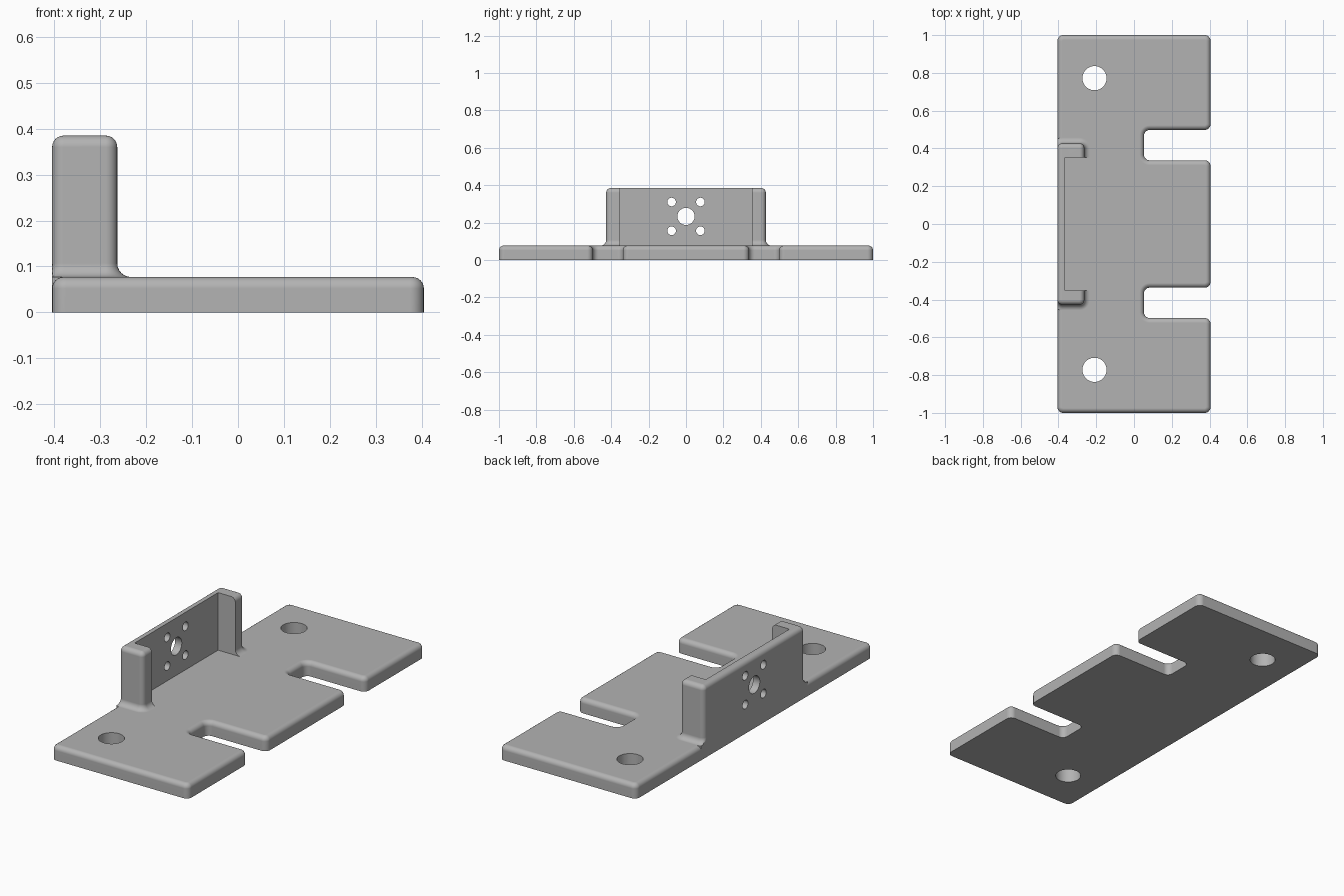
import bpy, bmesh
from math import sin, cos, pi, radians

if "Cube" in bpy.data.objects:
    bpy.data.objects.remove(bpy.data.objects["Cube"], do_unlink=True)

HALF_X, THICK, TOP = 0.405, 0.077, 0.385
ROUND, FILLET = 0.025, 0.03

grey = bpy.data.materials.new("plain grey")
grey.use_nodes = True
colour = (0.45, 0.45, 0.45, 1)
grey.diffuse_color = colour
grey.node_tree.nodes["Principled BSDF"].inputs["Base Color"].default_value = colour


def make_object(name, bm):
    bmesh.ops.recalc_face_normals(bm, faces=bm.faces)
    mesh = bpy.data.meshes.new(name)
    bm.to_mesh(mesh)
    bm.free()
    mesh.materials.append(grey)
    obj = bpy.data.objects.new(name, mesh)
    bpy.context.collection.objects.link(obj)
    return obj


def combine(target, other, operation):
    """Apply a boolean to the target and discard the other object."""
    bpy.context.view_layer.objects.active = target
    mod = target.modifiers.new(operation, "BOOLEAN")
    mod.operation, mod.solver, mod.object = operation, "EXACT", other
    bpy.ops.object.modifier_apply(modifier=mod.name)
    bpy.data.objects.remove(other, do_unlink=True)


def drill(target, location, radius, along_x=False):
    bpy.ops.mesh.primitive_cylinder_add(
        vertices=40, radius=radius, depth=0.3, location=location,
        rotation=(0, pi / 2 if along_x else 0, 0))
    bpy.context.object.data.materials.append(grey)
    combine(target, bpy.context.object, "DIFFERENCE")


# Base plate: slotted outline, rounded corners and rounded upper rim
half = [(HALF_X, 0.337), (0.053, 0.337), (0.053, 0.498),
        (HALF_X, 0.498), (HALF_X, 1), (-HALF_X, 1)]
outline = half + [(x, -y) for x, y in reversed(half)]
bm = bmesh.new()
base = bm.faces.new([bm.verts.new((x, y, 0)) for x, y in outline])
raised = bmesh.ops.extrude_face_region(bm, geom=[base])["geom"]
bmesh.ops.translate(bm, vec=(0, 0, THICK),
                    verts=[v for v in raised if isinstance(v, bmesh.types.BMVert)])
upright = [e for e in bm.edges if abs(e.verts[0].co.z - e.verts[1].co.z) > 0.01]
bmesh.ops.bevel(bm, geom=upright, offset=0.03, segments=6, profile=0.5, affect="EDGES")
rim = [e for e in bm.edges if all(v.co.z > THICK - 0.001 for v in e.verts)]
bmesh.ops.bevel(bm, geom=rim, offset=ROUND, segments=6, profile=0.5, affect="EDGES")
plate = make_object("mounting_bracket", bm)
for side in (-1, 1):
    drill(plate, (-0.209, 0.772 * side, 0.04), 0.064)

# Upright: stacked rounded rectangles, flared at the foot and rounded at the top
X0, X1, HALF_Y = -HALF_X, -0.263, 0.427
STEPS = 6
levels = [(FILLET, 0.04)]
for i in range(STEPS + 1):
    a = pi / 2 * i / STEPS
    levels.append((FILLET * (1 - sin(a)), THICK + FILLET * (1 - cos(a))))
for i in range(STEPS + 1):
    a = pi / 2 * i / STEPS
    levels.append((-0.98 * ROUND * (1 - cos(a)), TOP - ROUND * (1 - sin(a))))

bm = bmesh.new()
rings = []
for grow, z in levels:
    ring = []
    corners = [(X1 - ROUND, 1), (X0 + ROUND, 1), (X0 + ROUND, -1), (X1 - ROUND, -1)]
    for quarter, (cx, side) in enumerate(corners):
        for i in range(STEPS + 1):
            a = pi / 2 * (quarter + i / STEPS)
            r = ROUND + grow
            # The back stays flush with the plate
            x = max(X0, cx + r * cos(a))
            ring.append(bm.verts.new((x, side * (HALF_Y - ROUND) + r * sin(a), z)))
    rings.append(ring)
for low, high in zip(rings, rings[1:]):
    for i in range(len(low)):
        j = (i + 1) % len(low)
        bm.faces.new((low[i], low[j], high[j], high[i]))
bm.faces.new(rings[0])
bm.faces.new(rings[-1])
upright_wall = make_object("upright_wall", bm)

# Pocket between the two side arms
bpy.ops.mesh.primitive_cube_add(size=1, location=(-0.215, 0, 0.3))
pocket = bpy.context.object
pocket.scale = (0.3, 0.706, 0.56)
pocket.data.materials.append(grey)
combine(upright_wall, pocket, "DIFFERENCE")

# Shaft hole and four screw holes through the wall
drill(upright_wall, (-0.39, 0, 0.233), 0.046, True)
for y in (-0.077, 0.077):
    for dz in (-0.077, 0.077):
        drill(upright_wall, (-0.39, y, 0.233 + dz), 0.023, True)

combine(plate, upright_wall, "UNION")

# Smooth rounds with crisp edges
bpy.ops.object.select_all(action="DESELECT")
plate.select_set(True)
bpy.context.view_layer.objects.active = plate
bpy.ops.object.shade_smooth_by_angle(angle=radians(30))
weighted = plate.modifiers.new("even shading", "WEIGHTED_NORMAL")
weighted.keep_sharp = True
